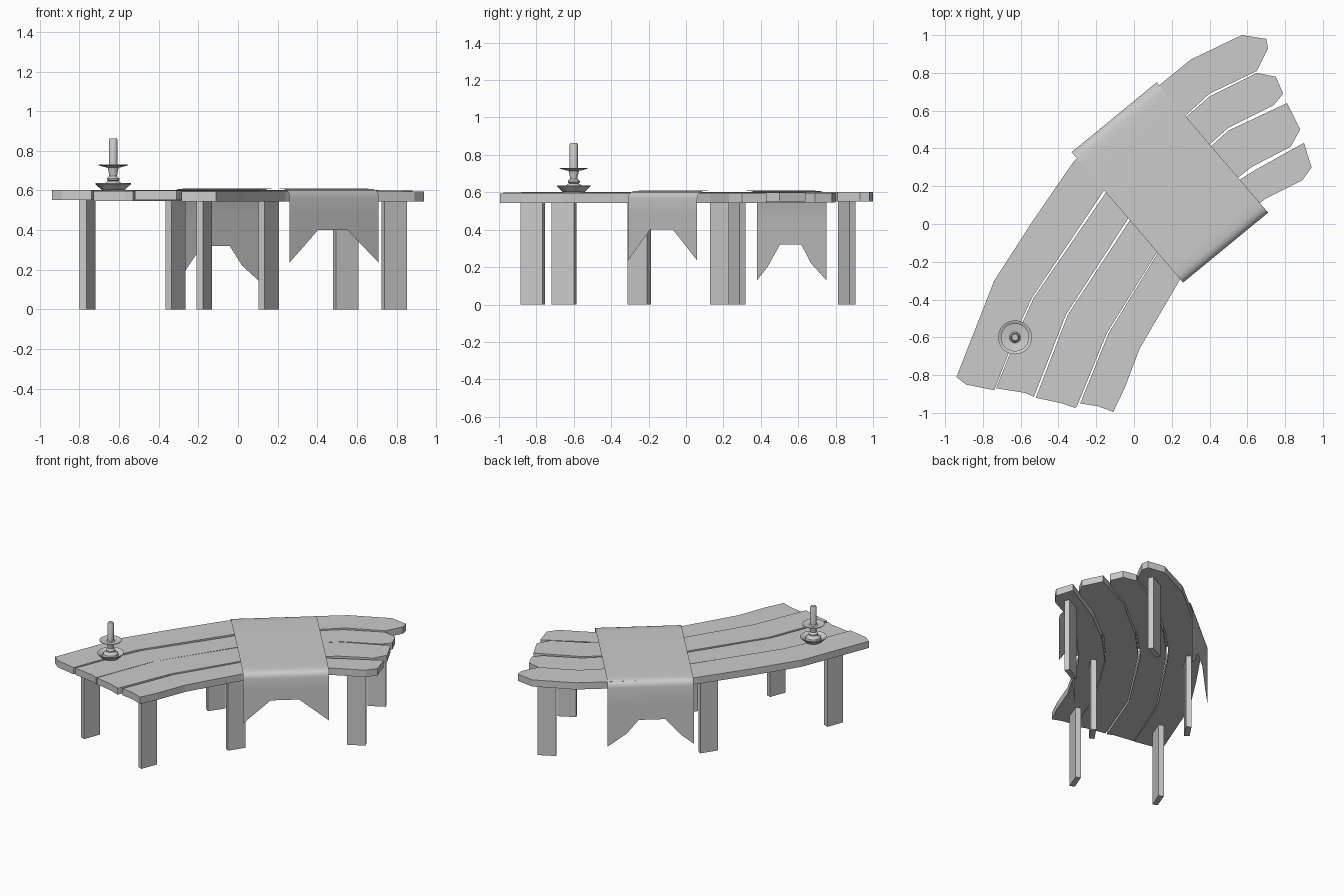
import bpy, math
from mathutils import Vector

if "Cube" in bpy.data.objects:
    bpy.data.objects.remove(bpy.data.objects["Cube"])


def make_object(name, verts, faces, smooth=False):
    mesh = bpy.data.meshes.new(name)
    mesh.from_pydata(verts, [], faces)
    mesh.update()
    obj = bpy.data.objects.new(name, mesh)
    bpy.context.collection.objects.link(obj)
    if smooth:
        bpy.ops.object.select_all(action='DESELECT')
        obj.select_set(True)
        bpy.context.view_layer.objects.active = obj
        bpy.ops.object.shade_smooth_by_angle(angle=math.radians(40))
    return obj


def prism(name, outline, z0, z1):
    """Extrude a counter-clockwise outline between two heights."""
    n = len(outline)
    verts = [(x, y, z) for z in (z0, z1) for x, y in outline]
    faces = [list(range(n))[::-1], list(range(n, 2 * n))]
    faces += [(i, (i + 1) % n, n + (i + 1) % n, n + i) for i in range(n)]
    return make_object(name, verts, faces)


def lathe(name, profile, centre, sides=24):
    cx, cy = centre
    verts, faces = [], []
    for r, z in profile:
        for i in range(sides):
            a = 2 * math.pi * i / sides
            verts.append((cx + r * math.cos(a), cy + r * math.sin(a), z))
    for k in range(len(profile) - 1):
        for i in range(sides):
            j = (i + 1) % sides
            faces.append((k * sides + i, k * sides + j,
                          (k + 1) * sides + j, (k + 1) * sides + i))
    faces.append(list(range(sides))[::-1])
    faces.append([(len(profile) - 1) * sides + i for i in range(sides)])
    return make_object(name, verts, faces, smooth=True)


# Four curved planks, clockwise from the front end along the outer edge
planks = [
    ([(-.94, -.81), (-.74, -.30), (-.54, .01), (-.32, .33), (-.06, .57), (.14, .74), (.30, .87),
      (.57, 1.0), (.70, .98), (.71, .93), (.65, .81), (.40, .69), (.28, .58), (.05, .39),
      (-.16, .175), (-.54, -.39), (-.60, -.52), (-.74, -.88), (-.89, -.85)], .552, .602),
    ([(-.73, -.87), (-.59, -.52), (-.53, -.39), (-.15, .165), (.06, .38), (.28, .57), (.40, .675),
      (.65, .80), (.75, .78), (.79, .69), (.74, .63), (.50, .51), (.40, .42), (.17, .24),
      (-.03, .03), (-.36, -.48), (-.53, -.915), (-.57, -.895)], .546, .596),
    ([(-.52, -.92), (-.35, -.48), (-.025, .015), (.18, .23), (.40, .405), (.50, .495), (.81, .64),
      (.88, .50), (.83, .41), (.62, .30), (.55, .245), (.32, .065), (.115, -.16), (-.145, -.58),
      (-.30, -.96), (-.31, -.975), (-.38, -.95)], .552, .60),
    ([(-.285, -.95), (-.135, -.58), (.125, -.155), (.33, .055), (.56, .235), (.64, .285), (.90, .43),
      (.94, .30), (.89, .23), (.69, .13), (.44, -.07), (.24, -.30), (.03, -.66), (-.05, -.87),
      (-.11, -.995), (-.19, -.965)], .543, .594),
]
for i, (outline, z0, z1) in enumerate(planks):
    prism(f"top_plank_{i + 1}", outline[::-1], z0, z1)

# Six flat legs turned to follow the curve of the top
legs = [(-.76, -.652, 69), (-.17, -.82, 69), (-.315, .19, 56),
        (.155, -.25, 56), (.543, .86, 28), (.788, .273, 28)]
for i, (x, y, deg) in enumerate(legs):
    a = math.radians(deg)
    u = Vector((math.cos(a), math.sin(a))) * .0635
    v = Vector((-math.sin(a), math.cos(a))) * .0185
    c = Vector((x, y))
    prism(f"leg_{i + 1}", [tuple(c + u * p + v * q) for p, q in
                           ((-1, -1), (1, -1), (1, 1), (-1, 1))], 0, .556)


# Cloth runner draped over both long edges, with notched hems
def lerp(table, f):
    for (f0, z0), (f1, z1) in zip(table, table[1:]):
        if f <= f1:
            return z0 + (z1 - z0) * (f - f0) / (f1 - f0)


back_hem = [(0, .13), (.15, .20), (.33, .32), (.64, .32), (.78, .22), (1, .13)]
front_hem = [(0, .235), (.32, .40), (.65, .40), (1, .235)]
columns = [0, .15, .32, .33, .48, .64, .65, .78, .9, 1]
origin, across, along = Vector((-.33, .38)), Vector((.45, .37)), Vector((.59, -.69))
bend = [(0, .565), (.006, .587), (.022, .601), (.05, .607), (.1, .609)]
verts, rows = [], 0
for f in columns:
    path = [(0, lerp(back_hem, f)), (0, .45)] + bend
    path += [(s, .610) for s in (.3, .5, .7)]
    path += [(1 - s, z) for s, z in reversed(bend)] + [(1, .48), (1, lerp(front_hem, f))]
    rows = len(path)
    for s, z in path:
        p = origin + across * f + along * s
        verts.append((p.x, p.y, z))
faces = [(c * rows + r, c * rows + r + 1, (c + 1) * rows + r + 1, (c + 1) * rows + r)
         for c in range(len(columns) - 1) for r in range(rows - 1)]
cloth = make_object("cloth_runner", verts, faces, smooth=True)
cloth.data.flip_normals()

# Candle holder: saucer, stem with drip tray, and candle
spot = (-.63, -.60)
lathe("holder_saucer", [(.058, .602), (.09, .632), (.09, .637), (.08, .635), (.055, .612),
                        (.05, .632), (.025, .648), (.018, .655)], spot)
lathe("holder_stem", [(.02, .645), (.032, .652), (.032, .66), (.02, .672), (.022, .69),
                      (.028, .715), (.045, .718), (.075, .727), (.075, .731), (.03, .724),
                      (.024, .73)], spot)
lathe("candle", [(.022, .715), (.022, .855), (.017, .863)], spot, 16)
